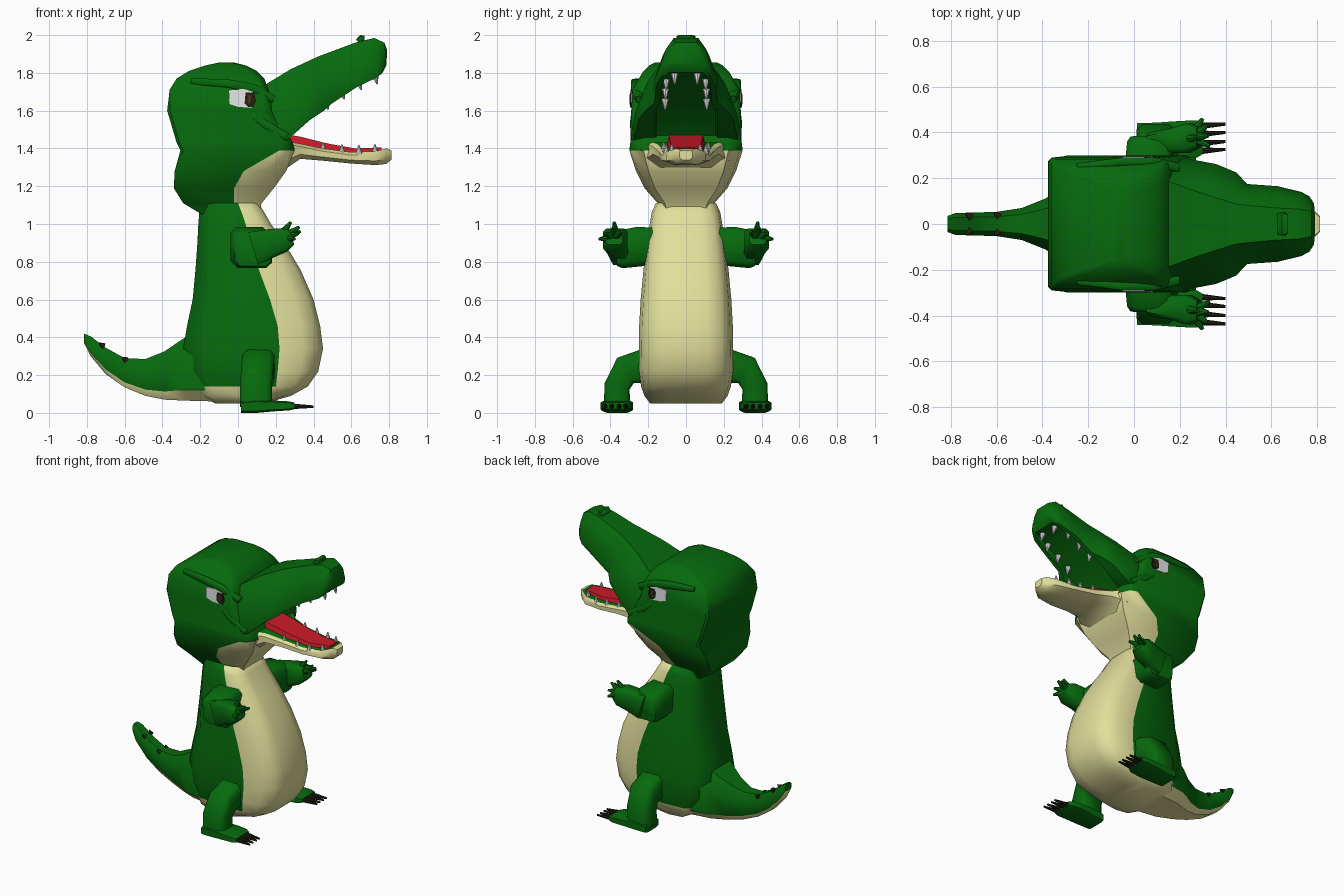
import bpy, bmesh, math
from mathutils import Vector, Matrix


def mat(name, rgb):
    m = bpy.data.materials.new(name)
    m.diffuse_color = (*rgb, 1)
    return m


GREEN = mat("green skin", (0.002, 0.145, 0.004))
CREAM = mat("cream belly", (0.76, 0.74, 0.33))
RED = mat("red tongue", (0.6, 0.01, 0.022))
WHITE = mat("white", (0.9, 0.9, 0.9))
DARK = mat("dark claw", (0.016, 0.013, 0.006))
BROWN = mat("brown iris", (0.07, 0.035, 0.01))


def finish(name, bm, mats, mirror=False, angle=42):
    bmesh.ops.recalc_face_normals(bm, faces=bm.faces[:])
    me = bpy.data.meshes.new(name)
    bm.to_mesh(me)
    bm.free()
    for m in mats:
        me.materials.append(m)
    ob = bpy.data.objects.new(name, me)
    bpy.context.collection.objects.link(ob)
    if mirror:
        md = ob.modifiers.new("Mirror", 'MIRROR')
        md.use_axis = (False, True, False)
        md.use_mirror_merge = False
    bpy.ops.object.select_all(action='DESELECT')
    ob.select_set(True)
    bpy.context.view_layer.objects.active = ob
    bpy.ops.object.shade_smooth_by_angle(angle=math.radians(angle))
    return ob


def loft(name, rings, mats, rule=lambda i, j: 0, mirror=False, angle=42):
    """Skin closed rings; rule(ring, column) gives the material index."""
    bm = bmesh.new()
    vs = [[bm.verts.new(p) for p in r] for r in rings]
    n = len(vs[0])
    for i in range(len(vs) - 1):
        for j in range(n):
            k = (j + 1) % n
            f = bm.faces.new((vs[i][j], vs[i][k], vs[i + 1][k], vs[i + 1][j]))
            f.material_index = rule(i, j)
    bm.faces.new(vs[0]).material_index = rule(0, n // 2)
    bm.faces.new(vs[-1]).material_index = rule(len(vs) - 2, 0)
    return finish(name, bm, mats, mirror, angle)


def sym(half):
    """Complete a half ring by reflecting it in y."""
    return half + [(x, -y, z) for x, y, z in reversed(half)]


def limb(name, path, u, m, mirror=True):
    """Chamfered box section along a path of (x, y, z, half_u, half_v)."""
    u = Vector(u)
    pts = [Vector(p[:3]) for p in path]
    rings = []
    for i, p in enumerate(path):
        t = (pts[min(i + 1, len(pts) - 1)] - pts[max(i - 1, 0)]).normalized()
        v = t.cross(u).normalized()
        oct8 = [(1, .7), (.7, 1), (-.7, 1), (-1, .7), (-1, -.7), (-.7, -1), (.7, -1), (1, -.7)]
        rings.append([pts[i] + u * (a * p[3]) + v * (b * p[4]) for a, b in oct8])
    return loft(name, rings, [m], mirror=mirror, angle=55)


def spikes(name, items, m, blunt=.12):
    """Mirrored cones given as (base, tip, radius)."""
    bm = bmesh.new()
    for a, b, r in items:
        a, b = Vector(a), Vector(b)
        d = b - a
        mx = Matrix.Translation((a + b) / 2) @ d.to_track_quat('Z', 'Y').to_matrix().to_4x4()
        bmesh.ops.create_cone(bm, cap_ends=True, segments=8, radius1=r, radius2=r * blunt,
                              depth=d.length, matrix=mx)
    return finish(name, bm, [m], True)


# Torso: z, back x, colour seam x, front x, half width
rows = [(.05, -.12, 0, .14, .19), (.09, -.2, .02, .28, .22), (.14, -.24, .2, .37, .238),
        (.22, -.28, .21, .425, .248), (.34, -.29, .22, .45, .25), (.46, -.27, .21, .435, .248),
        (.6, -.24, .17, .40, .24), (.76, -.225, .11, .33, .225), (.9, -.215, .07, .245, .207),
        (1.0, -.21, .04, .175, .192), (1.06, -.205, .02, .14, .182), (1.11, -.2, 0, .11, .16)]
rings = []
for z, xb, xm, xf, w in rows:
    rings.append(sym([(xb, .55 * w, z), (xb + .22 * (xm - xb), .92 * w, z), (xm, w, z),
                      (xm + .55 * (xf - xm), .94 * w, z), (xm + .88 * (xf - xm), .76 * w, z),
                      (xf, .45 * w, z)]))
loft("torso", rings, [GREEN, CREAM], lambda i, j: int(i < 2 or 2 <= j <= 8), angle=65)

# Tail: x, bottom z, top z, half width
rows = [(-.1, .06, .42, .2), (-.28, .065, .40, .17), (-.39, .07, .325, .11), (-.49, .09, .285, .07),
        (-.6, .135, .29, .053), (-.7, .205, .345, .05), (-.78, .3, .405, .048), (-.815, .37, .42, .035)]
rings = []
for x, b, t, w in rows:
    h = t - b
    rings.append(sym([(x, .6 * w, t), (x, w, b + .7 * h), (x, w, b + .17 * h), (x, .65 * w, b)]))
loft("tail", rings, [GREEN, CREAM], lambda i, j: int(2 <= j <= 4))
spikes("tail_spikes", [((-.715, .03, .355), (-.735, .046, .37), .018),
                       ((-.595, .035, .28), (-.61, .05, .295), .018)], DARK)

# Head: z, back x, colour seam x, front x, half width
rows = [(1.05, -.19, -.02, .11, .13), (1.11, -.29, -.02, .125, .15), (1.19, -.34, -.02, .19, .22),
        (1.28, -.335, .03, .255, .265), (1.39, -.305, .22, .3, .30), (1.43, -.325, .24, .29, .295),
        (1.6, -.375, .13, .2, .29), (1.71, -.362, .13, .16, .283), (1.77, -.325, .1, .14, .25),
        (1.81, -.26, .05, .1, .225), (1.84, -.17, 0, .04, .195), (1.855, -.1, -.06, -.02, .165)]
rings = []
for z, xb, xm, xf, w in rows:
    rings.append(sym([(xb, .95 * w, z), (xb + .015, w, z), (xm, w, z),
                      (xm + .55 * (xf - xm), .95 * w, z), (xf, .75 * w, z)]))
loft("head", rings, [GREEN, CREAM], lambda i, j: int(i < 4 and 2 <= j <= 6))

# Upper jaw with a hollow roof: top x,z  bottom x,z  top and bottom half widths
rows = [(0, 1.77, 0, 1.42, .2, .27), (.14, 1.735, .25, 1.435, .19, .287),
        (.28, 1.82, .38, 1.55, .14, .262), (.42, 1.885, .455, 1.6, .095, .225),
        (.46, 1.9, .5, 1.64, .085, .175),
        (.62, 1.96, .63, 1.725, .07, .165), (.72, 1.985, .735, 1.775, .065, .14),
        (.775, 1.96, .765, 1.8, .055, .12), (.79, 1.92, .785, 1.84, .04, .09)]
rings = []
for i, (xt, zt, xb, zb, wt, wb) in enumerate(rows):
    d = .98 if i in (0, 1, 7, 8) else .84
    k = min(.78, .165 / wb)
    prof = [(wt, 0), (wt * .45 + wb * .55, .28), (wb, .78), (wb * .96, 1), (wb * k, 1), (wb * k * .94, d)]
    rings.append(sym([(xt + (xb - xt) * s, y, zt + (zb - zt) * s) for y, s in prof]))
loft("upper_jaw", rings, [GREEN])
limb("nostril_bump", [(.635, 0, 1.965, .045, .015), (.655, 0, 1.985, .05, .018),
                      (.67, 0, 1.985, .04, .012)], (0, 1, 0), GREEN, False)

# Lower jaw: x, bottom z, top z, half width
rows = [(.15, 1.2, 1.43, .2), (.25, 1.29, 1.44, .23), (.33, 1.345, 1.425, .175), (.45, 1.335, 1.4, .145),
        (.6, 1.32, 1.38, .13), (.73, 1.312, 1.385, .105), (.785, 1.318, 1.4, .06), (.812, 1.34, 1.39, .035)]
rings = [sym([(x, .88 * w, t), (x, w, t - .015), (x, w, b + .3 * (t - b)), (x, .6 * w, b)])
         for x, b, t, w in rows]
loft("lower_jaw", rings, [CREAM, GREEN], lambda i, j: int(j == 7 and i < 6))
rows = [(.24, 1.40, 1.478, .105), (.33, 1.40, 1.462, .105), (.48, 1.38, 1.425, .095),
        (.62, 1.37, 1.4, .08), (.76, 1.37, 1.405, .05)]
loft("tongue", [sym([(x, .85 * w, t), (x, w, b)]) for x, b, t, w in rows], [RED])

# Teeth
spikes("upper_teeth", [((x, y, z + .03), (x + .012, y, z - .025), .02) for x, y, z in
                       [(.465, .11, 1.63), (.55, .108, 1.685), (.64, .105, 1.735), (.725, .06, 1.765)]],
       WHITE, .2)
spikes("lower_teeth", [((x, y, z), (x, y, z + .047), .018) for x, y, z in
                       [(.45, .118, 1.385), (.55, .11, 1.375), (.64, .105, 1.37), (.725, .075, 1.375)]],
       WHITE, .2)


# Eyes as thin plates on the sides of the head
def plate(name, outline, y0, y1, m):
    loft(name, [[(x, y, z) for x, z in outline] for y in (y0, y1)], [m], mirror=True)


plate("eye_white", [(-.05, 1.71), (-.045, 1.635), (0, 1.62), (.07, 1.615), (.09, 1.65), (.08, 1.7),
                    (.03, 1.715)], .287, .294, WHITE)
plate("iris", [(.04, 1.695), (.035, 1.64), (.055, 1.62), (.08, 1.62), (.095, 1.65), (.085, 1.695)],
      .289, .2965, DARK)
plate("iris_ring", [(.055, 1.685), (.05, 1.645), (.06, 1.632), (.067, 1.645), (.07, 1.68)],
      .291, .298, BROWN)

# Brow and cheek ridges
limb("brow", [(-.25, .25, 1.755, .015, .016), (-.06, .272, 1.745, .018, .022),
              (.08, .272, 1.72, .02, .022), (.19, .245, 1.66, .02, .02)], (0, 1, 0), GREEN)
limb("cheek_ridge", [(.06, .278, 1.585, .012, .012), (.14, .28, 1.53, .016, .022),
                     (.26, .272, 1.46, .018, .02)], (0, 1, 0), GREEN)

# Arms, hands and fingers
limb("arm", [(.06, .14, .885, .095, .095), (.06, .25, .88, .1, .105), (.075, .35, .865, .105, .1),
             (.08, .375, .862, .095, .085)], (1, 0, 0), GREEN)
limb("hand", [(.08, .35, .87, .05, .09), (.18, .365, .9, .055, .075), (.24, .375, .915, .065, .065),
              (.285, .38, .93, .045, .04)], (0, 1, 0), GREEN)
palm = (.25, .38, .93)
spikes("fingers", [(palm, t, .03) for t in
                   [(.33, .34, .96), (.325, .385, .985), (.32, .43, .95), (.3, .46, .92)]]
       + [((.22, .37, .93), (.28, .38, 1.01), .03)], GREEN, .25)

# Legs, feet and claws
limb("leg", [(.11, .2, .25, .085, .095), (.105, .32, .225, .085, .08), (.095, .365, .14, .085, .068),
             (.095, .365, .03, .085, .07)], (1, 0, 0), GREEN)
limb("foot", [(.015, .365, .03, .075, .03), (.1, .365, .035, .078, .035), (.2, .365, .037, .085, .028),
              (.27, .37, .037, .083, .024), (.3, .375, .037, .07, .017)], (0, 1, 0), GREEN)
spikes("foot_claws", [((.27, y, .035), (.4, y + .008, .033), .016)
                      for y in (.318, .352, .392, .428)], DARK, .4)
